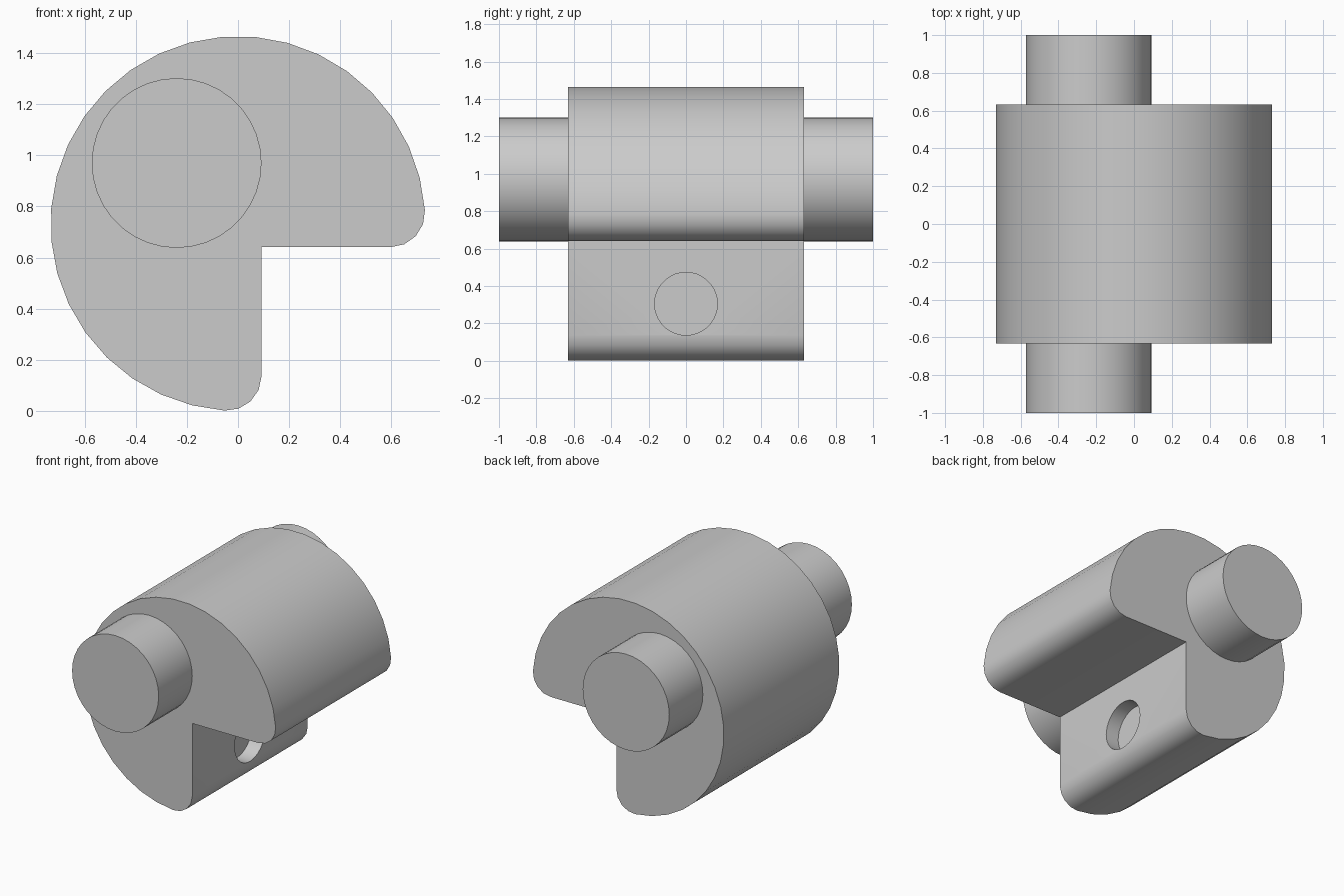
import bpy
import bmesh
from math import radians, cos, sin, sqrt, atan2, degrees
from mathutils import Matrix

default = bpy.data.objects.get("Cube")
if default:
    bpy.data.objects.remove(default, do_unlink=True)

R = 0.733          # drum radius, also the height of its axis
NOTCH = 0.092      # distance of the notch faces from the drum axis
FILLET = 0.135     # rounding at the two lips
HALF = 0.632       # half width of the drum
PIN_R = 0.332

grey = bpy.data.materials.new("plain grey")
grey.use_nodes = True
grey.diffuse_color = (0.6, 0.6, 0.6, 1)
grey.node_tree.nodes["Principled BSDF"].inputs["Base Color"].default_value = grey.diffuse_color


def make_object(name, bm):
    bmesh.ops.recalc_face_normals(bm, faces=bm.faces)
    mesh = bpy.data.meshes.new(name)
    bm.to_mesh(mesh)
    bm.free()
    mesh.materials.append(grey)
    obj = bpy.data.objects.new(name, mesh)
    bpy.context.collection.objects.link(obj)
    return obj


def cylinder(name, radius, depth, centre, axis, segments):
    bm = bmesh.new()
    turn = Matrix.Rotation(radians(90), 4, axis)
    bmesh.ops.create_cone(bm, cap_ends=True, segments=segments, radius1=radius,
                          radius2=radius, depth=depth,
                          matrix=Matrix.Translation(centre) @ turn)
    return make_object(name, bm)


def smooth(obj):
    bpy.ops.object.select_all(action="DESELECT")
    obj.select_set(True)
    bpy.context.view_layer.objects.active = obj
    bpy.ops.object.shade_smooth_by_angle(angle=radians(32))


def arc(cx, cz, radius, start, end, steps):
    angles = [radians(start + (end - start) * i / steps) for i in range(steps + 1)]
    return [(cx + radius * cos(a), cz + radius * sin(a)) for a in angles]


# Drum profile: a large arc, two rounded lips and a square notch
off = FILLET - NOTCH
reach = sqrt((R - FILLET) ** 2 - off ** 2)
tilt = degrees(atan2(off, reach))
profile = arc(0, 0, R, tilt, 270 - tilt, 26)
profile += arc(-off, -reach, FILLET, 270 - tilt, 360, 4)[1:]
profile += [(NOTCH, -NOTCH)]
profile += arc(reach, off, FILLET, -90, tilt, 4)[:-1]

bm = bmesh.new()
face = bm.faces.new([bm.verts.new((x, -HALF, z + R)) for x, z in profile])
extruded = bmesh.ops.extrude_face_region(bm, geom=[face])["geom"]
bmesh.ops.translate(bm, vec=(0, 2 * HALF, 0),
                    verts=[v for v in extruded if isinstance(v, bmesh.types.BMVert)])
drum = make_object("notched_drum", bm)

# Shallow round socket in the upright notch face
cutter = cylinder("socket_cutter", 0.168, 0.2, (NOTCH, 0, 0.305), "Y", 36)
cutter.hide_render = True
cut = drum.modifiers.new("socket", "BOOLEAN")
cut.operation = "DIFFERENCE"
cut.solver = "EXACT"
cut.object = cutter
bpy.context.view_layer.objects.active = drum
bpy.ops.object.modifier_apply(modifier=cut.name)
bpy.data.objects.remove(cutter, do_unlink=True)
smooth(drum)

# Off-centre pins at both ends
length = 1 - HALF
for name, side in (("front_pin", -1), ("back_pin", 1)):
    pin = cylinder(name, PIN_R, length, (-0.24, side * (HALF + length / 2), 0.97), "X", 36)
    smooth(pin)
